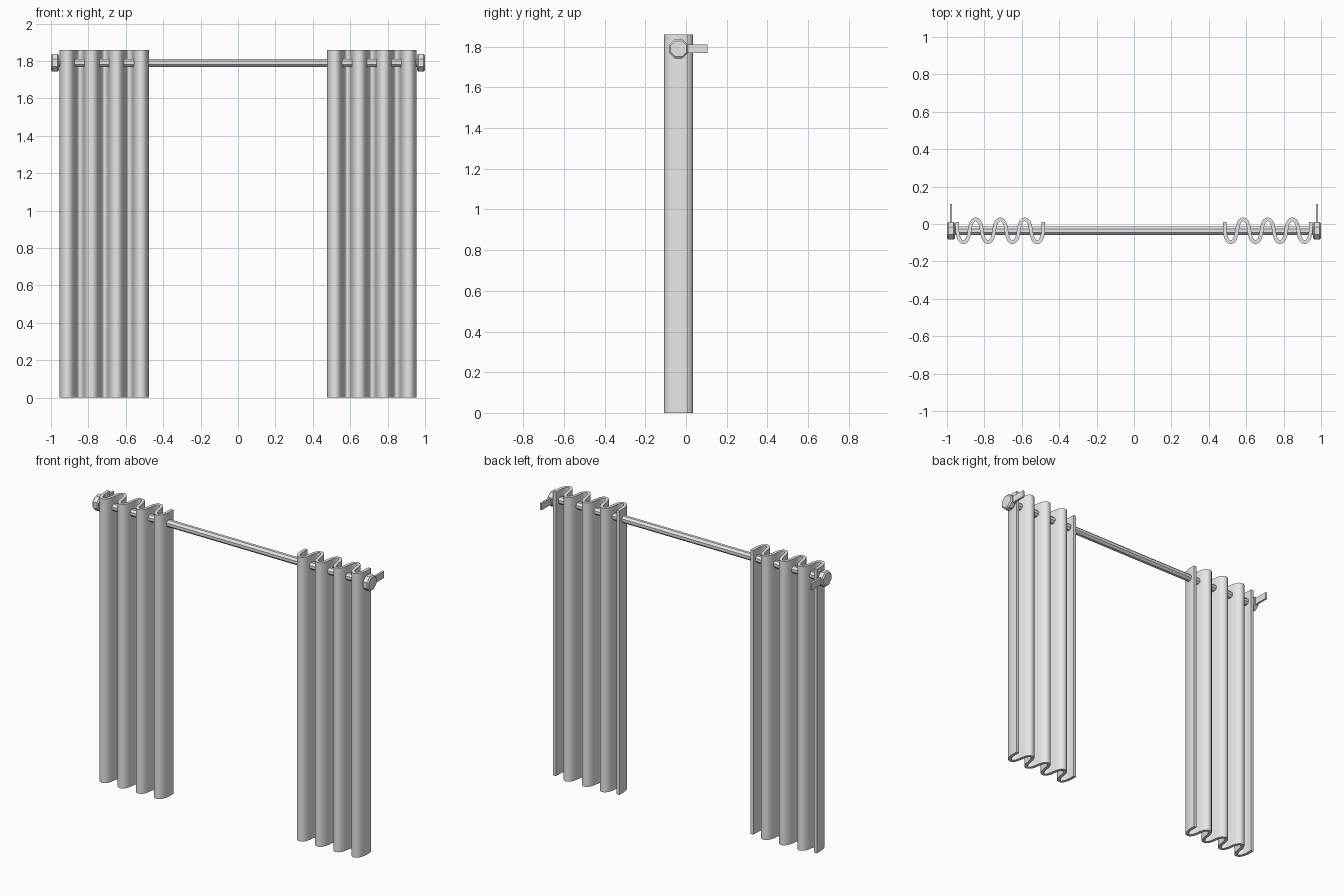
import bpy, bmesh, math
from mathutils import Vector

if "Cube" in bpy.data.objects:
    bpy.data.objects.remove(bpy.data.objects["Cube"])

ROD_Y, ROD_Z = -0.036, 1.79

grey = bpy.data.materials.new("plain grey")
grey.diffuse_color = (0.8, 0.8, 0.8, 1)
grey.use_nodes = True
grey.node_tree.nodes["Principled BSDF"].inputs["Base Color"].default_value = grey.diffuse_color


def finish(name, bm, smooth=False):
    bmesh.ops.recalc_face_normals(bm, faces=bm.faces)
    me = bpy.data.meshes.new(name)
    bm.to_mesh(me)
    bm.free()
    me.materials.append(grey)
    ob = bpy.data.objects.new(name, me)
    bpy.context.collection.objects.link(ob)
    if smooth:
        bpy.ops.object.select_all(action='DESELECT')
        ob.select_set(True)
        bpy.context.view_layer.objects.active = ob
        bpy.ops.object.shade_smooth_by_angle(angle=math.radians(40))
    return ob


def lathe_x(name, stations, sides=8):
    """Octagonal solid along x from (x, across-flats radius) stations."""
    bm = bmesh.new()
    rings = []
    for x, flat in stations:
        r = flat / math.cos(math.pi / sides)
        angles = [(i + 0.5) * 2 * math.pi / sides for i in range(sides)]
        rings.append([bm.verts.new((x, ROD_Y + r * math.cos(a), ROD_Z + r * math.sin(a)))
                      for a in angles])
    for a, b in zip(rings, rings[1:]):
        for i in range(sides):
            j = (i + 1) % sides
            bm.faces.new((a[i], a[j], b[j], b[i]))
    bm.faces.new(rings[0])
    bm.faces.new(rings[-1])
    return finish(name, bm)


def curtain(name, s):
    """Pleated cloth: wavy centre line, thickened and extruded upward."""
    x0, x1, amp, half, top = 0.485, 0.945, 0.061, 0.010, 1.86
    period = (x1 - x0) / 3.5
    path = [Vector((x0, 0.01)), Vector((x0, -0.015))]
    steps = 84
    for i in range(steps + 1):
        t = -math.pi / 2 + 7 * math.pi * i / steps
        x = x0 + period * (t / (2 * math.pi) + 0.25) + 0.006 * math.sin(2 * t)
        path.append(Vector((x, ROD_Y - amp * math.cos(t))))
    path += [Vector((x1, -0.015)), Vector((x1, 0.01))]
    left, right = [], []
    for i, p in enumerate(path):
        d = (path[min(i + 1, len(path) - 1)] - path[max(i - 1, 0)]).normalized()
        n = Vector((-d.y, d.x)) * half
        left.append(p + n)
        right.append(p - n)
    bm = bmesh.new()
    rows = [[bm.verts.new((s * p.x, p.y, z)) for p in side]
            for side in (left, right) for z in (0, top)]
    l0, l1, r0, r1 = rows
    for i in range(len(path) - 1):
        for a, b in ((l0, l1), (l1, r1), (r1, r0), (r0, l0)):
            bm.faces.new((a[i], a[i + 1], b[i + 1], b[i]))
    for i in (0, -1):
        bm.faces.new((l0[i], l1[i], r1[i], r0[i]))
    return finish(name, bm, smooth=True)


def box(name, lo, hi):
    bm = bmesh.new()
    bmesh.ops.create_cube(bm, size=1)
    for v in bm.verts:
        v.co = [(a + b) / 2 + c * (b - a) for a, b, c in zip(lo, hi, v.co)]
    return finish(name, bm)


# rod
lathe_x("curtain_rod", [(-0.97, 0.022), (0.97, 0.022)])

# both sides: cloth, rod end cap, wall bracket
for s, side in ((-1, "left"), (1, "right")):
    curtain(side + "_curtain", s)
    lathe_x(side + "_rod_end", [(s * 0.957, 0.039), (s * 0.964, 0.047),
                                (s * 0.993, 0.047), (s * 1.0, 0.039)])
    xs = sorted((s * 0.972, s * 0.985))
    box(side + "_wall_bracket", (xs[0], ROD_Y, 1.768), (xs[1], 0.106, 1.812))
